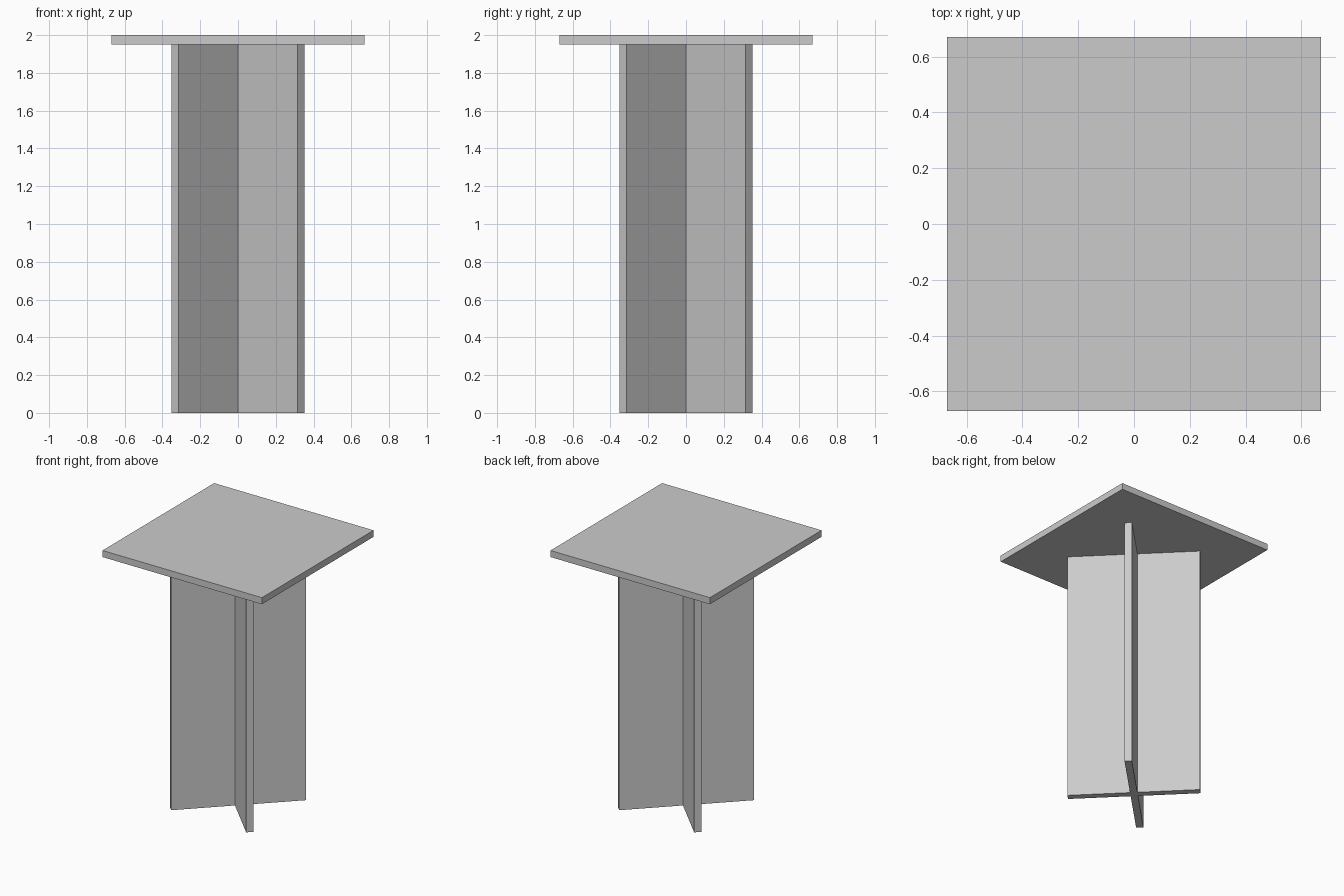
import bpy, bmesh, math
from mathutils import Matrix

if "Cube" in bpy.data.objects:
    bpy.data.objects.remove(bpy.data.objects["Cube"])

TOP_SIZE, TOP_T = 1.34, 0.05      # square top
PANEL_L, PANEL_T = 0.943, 0.052   # crossed base panels
HEIGHT = 2.0


def extrude_profile(name, points, z0, z1, angle=0.0):
    """Extrude a flat outline from z0 to z1, turned about z."""
    bm = bmesh.new()
    face = bm.faces.new([bm.verts.new((x, y, z0)) for x, y in points])
    ext = bmesh.ops.extrude_face_region(bm, geom=[face])
    verts = [v for v in ext["geom"] if isinstance(v, bmesh.types.BMVert)]
    bmesh.ops.translate(bm, verts=verts, vec=(0, 0, z1 - z0))
    bmesh.ops.transform(bm, matrix=Matrix.Rotation(angle, 4, 'Z'), verts=bm.verts)
    bmesh.ops.recalc_face_normals(bm, faces=bm.faces)
    mesh = bpy.data.meshes.new(name)
    bm.to_mesh(mesh)
    bm.free()
    obj = bpy.data.objects.new(name, mesh)
    bpy.context.collection.objects.link(obj)
    return obj


# Crossed panel base: one arm outline repeated four times, set on the diagonals
l, t = PANEL_L / 2, PANEL_T / 2
arm = [(l, -t), (l, t), (t, t)]
cross = []
for i in range(4):
    c, s = round(math.cos(i * math.pi / 2)), round(math.sin(i * math.pi / 2))
    cross += [(x * c - y * s, x * s + y * c) for x, y in arm]
extrude_profile("crossed_base", cross, 0, HEIGHT - TOP_T, math.radians(45))

# Square table top
h = TOP_SIZE / 2
extrude_profile("table_top", [(-h, -h), (h, -h), (h, h), (-h, h)], HEIGHT - TOP_T, HEIGHT)
